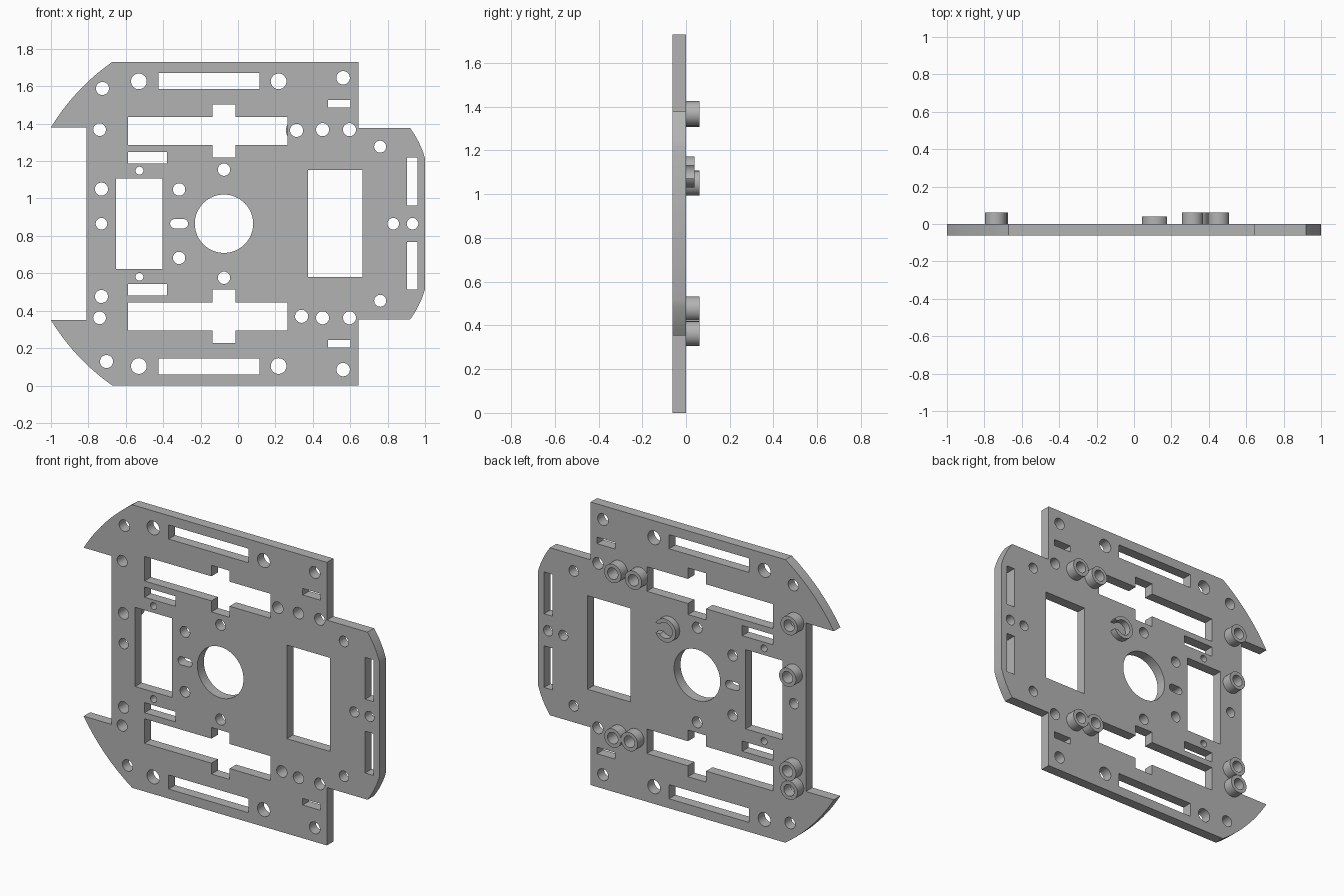
import bpy, bmesh
from math import cos, sin, pi, asin, radians
from mathutils import Matrix, Vector

if "Cube" in bpy.data.objects:
    bpy.data.objects.remove(bpy.data.objects["Cube"])

MID = 0.865          # height of the mirror line
THICK = 0.0625       # plate thickness and boss height

grey = bpy.data.materials.new("plain grey")
grey.use_nodes = True
grey.diffuse_color = (0.45, 0.45, 0.45, 1)
grey.node_tree.nodes["Principled BSDF"].inputs["Base Color"].default_value = (0.45, 0.45, 0.45, 1)


def circle(x, z, r, n=32):
    return [(x + r * cos(2 * pi * i / n), z + r * sin(2 * pi * i / n)) for i in range(n)]


def rect(x0, x1, z0, z1):
    return [(x0, z0), (x1, z0), (x1, z1), (x0, z1)]


def flip(loop):
    return [(x, 2 * MID - z) for x, z in reversed(loop)]


def bulged(p, q, bulge, n=12):
    """Shallow arc from p to q, pushed out to the left of the direction of travel."""
    p, q = Vector(p), Vector(q)
    d = (q - p).normalized()
    side = Vector((-d.y, d.x))
    return [tuple(p.lerp(q, i / n) + side * bulge * 4 * (i / n) * (1 - i / n)) for i in range(n + 1)]


def extruded(name, loops, y0, y1):
    """Fill nested outlines in the XZ plane and extrude them from y0 to y1."""
    curve = bpy.data.curves.new(name, "CURVE")
    curve.dimensions = "2D"
    curve.fill_mode = "BOTH"
    curve.extrude = (y1 - y0) / 2
    for loop in loops:
        spline = curve.splines.new("POLY")
        spline.points.add(len(loop) - 1)
        for point, (x, z) in zip(spline.points, loop):
            point.co = (x, z, 0, 1)
        spline.use_cyclic_u = True
    helper = bpy.data.objects.new(name + " outline", curve)
    bpy.context.collection.objects.link(helper)
    graph = bpy.context.evaluated_depsgraph_get()
    mesh = bpy.data.meshes.new_from_object(helper.evaluated_get(graph))
    bpy.data.objects.remove(helper)
    mesh.transform(Matrix.Translation((0, (y0 + y1) / 2, 0)) @ Matrix.Rotation(pi / 2, 4, "X"))
    bm = bmesh.new()
    bm.from_mesh(mesh)
    bmesh.ops.remove_doubles(bm, verts=bm.verts, dist=1e-5)
    bmesh.ops.recalc_face_normals(bm, faces=bm.faces)
    bm.to_mesh(mesh)
    bm.free()
    mesh.name = name
    mesh.materials.clear()
    mesh.materials.append(grey)
    obj = bpy.data.objects.new(name, mesh)
    bpy.context.collection.objects.link(obj)
    bpy.ops.object.select_all(action="DESELECT")
    obj.select_set(True)
    bpy.context.view_layer.objects.active = obj
    bpy.ops.object.shade_smooth_by_angle(angle=radians(30))
    return obj


# Plate outline: upper half, mirrored to the lower half
upper = [(-0.81, 1.38)] + bulged((-1, 1.38), (-0.672, 1.73), 0.025)
upper += [(0.645, 1.73), (0.645, 1.377)] + bulged((0.92, 1.377), (1, 1.215), 0.008, 6)
outline = upper + flip(upper)

# Openings that repeat above and below the middle
cross = [(-0.588, 1.286), (-0.136, 1.286), (-0.136, 1.218), (-0.013, 1.218),
         (-0.013, 1.286), (0.265, 1.286), (0.265, 1.436), (-0.013, 1.436),
         (-0.013, 1.503), (-0.136, 1.503), (-0.136, 1.436), (-0.588, 1.436)]
paired = [cross,
          rect(-0.425, 0.115, 1.586, 1.672),     # long slot
          rect(-0.588, -0.38, 1.187, 1.249),     # short slot
          rect(0.904, 0.96, 0.963, 1.218),       # end slot
          rect(0.481, 0.602, 1.487, 1.527)]      # small slot
for x, z, r in [(-0.53, 1.626, 0.042), (0.217, 1.626, 0.042), (0.562, 1.645, 0.036),
                (-0.74, 1.368, 0.034), (0.452, 1.368, 0.035), (0.596, 1.368, 0.035),
                (0.76, 1.277, 0.032), (-0.527, 1.149, 0.021),
                (-0.315, 1.048, 0.033), (-0.075, 1.154, 0.033)]:
    paired.append(circle(x, z, r))

# Openings that occur once
slot = [(-0.315 + (0.023 if cos(a) > 0 else -0.023) + 0.025 * cos(a), MID + 0.025 * sin(a))
        for a in [2 * pi * (i + 0.5) / 24 for i in range(24)]]
single = [rect(-0.652, -0.404, 0.624, 1.108), rect(0.374, 0.666, 0.58, 1.152),
          circle(-0.075, MID, 0.156, 64), slot]
for x, z, r in [(-0.725, 1.588, 0.035), (-0.703, 0.128, 0.035), (0.313, 1.364, 0.035),
                (0.34, 0.37, 0.035), (-0.73, 1.05, 0.035), (-0.73, MID, 0.031),
                (-0.73, 0.476, 0.035), (0.83, MID, 0.031), (0.933, MID, 0.031)]:
    single.append(circle(x, z, r))

extruded("base_plate", [outline] + paired + [flip(p) for p in paired] + single, -THICK, 0)

# Hollow bosses on the back
bosses = [(0.313, 1.364), (0.452, 1.368), (0.34, 0.37), (0.452, 0.362),
          (-0.74, 1.368), (-0.74, 0.362), (-0.73, 1.05), (-0.73, 0.476)]
for i, (x, z) in enumerate(bosses):
    extruded(f"boss_{i + 1}", [circle(x, z, 0.057), circle(x, z, 0.035)], 0, THICK)


# Split locating ring on the back, open toward the model's left
def ring_arc(r, gap=0.03, n=32):
    start = asin(gap / r)
    return [(0.113 + r * cos(a), 1.102 + r * sin(a))
            for a in [start + (2 * pi - 2 * start) * i / n for i in range(n + 1)]]


extruded("split_ring", [ring_arc(0.071) + ring_arc(0.048)[::-1]], 0, 0.04)
